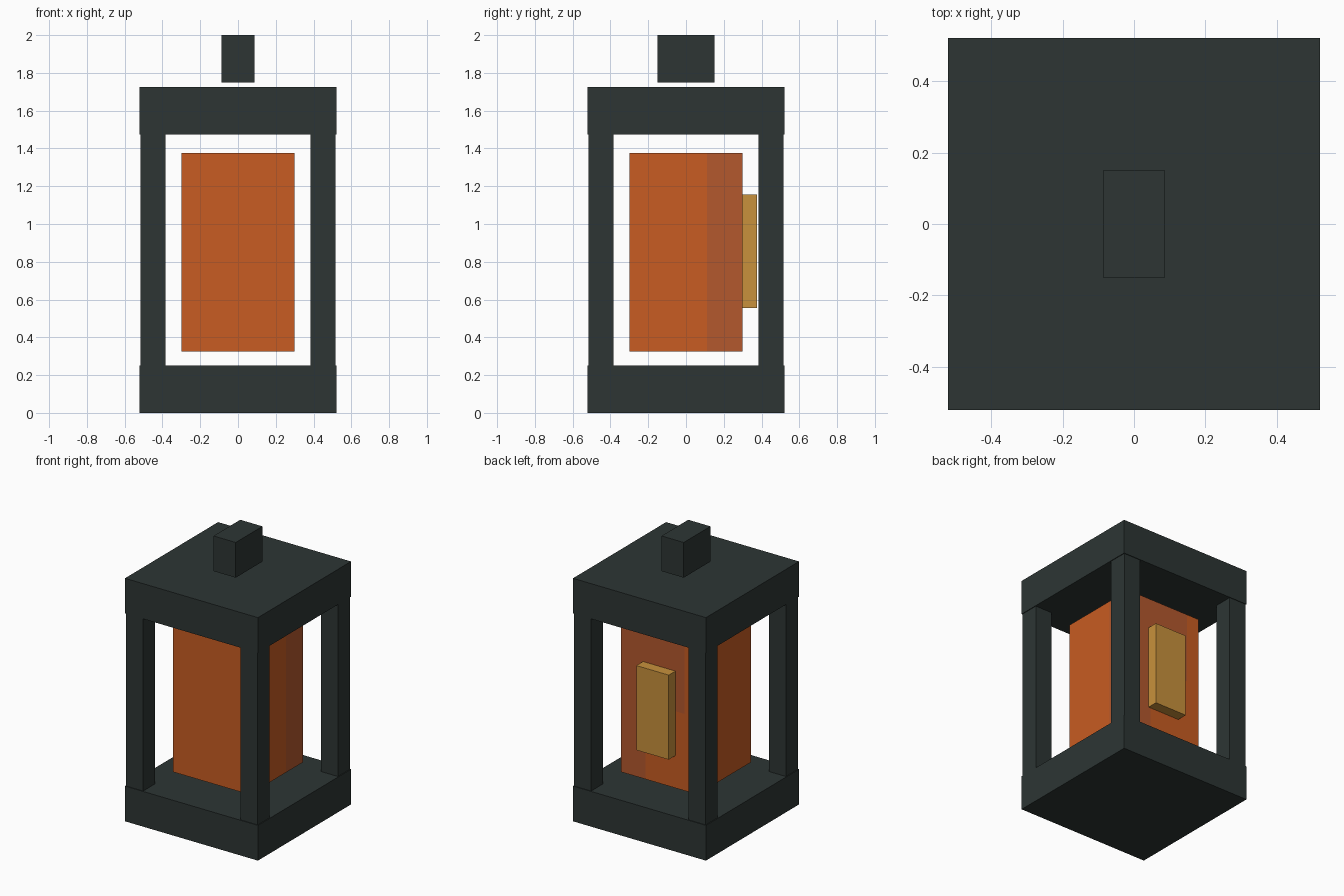
import bpy, bmesh
from mathutils import Vector

cube = bpy.data.objects.get("Cube")
if cube:
    bpy.data.objects.remove(cube, do_unlink=True)


def material(name, rgb):
    m = bpy.data.materials.new(name)
    m.use_nodes = True
    m.diffuse_color = (*rgb, 1)
    m.node_tree.nodes["Principled BSDF"].inputs["Base Color"].default_value = (*rgb, 1)
    return m


dark_metal = material("dark metal", (0.026, 0.036, 0.034))
orange = material("orange glow", (0.578, 0.107, 0.016))
rust = material("rust orange", (0.456, 0.098, 0.027))
gold = material("gold", (0.578, 0.283, 0.045))


def box(name, low, high, mat):
    """Axis-aligned box between two opposite corners."""
    low, high = Vector(low), Vector(high)
    bm = bmesh.new()
    bmesh.ops.create_cube(bm, size=1)
    bmesh.ops.scale(bm, vec=high - low, verts=bm.verts)
    mesh = bpy.data.meshes.new(name)
    bm.to_mesh(mesh)
    bm.free()
    mesh.materials.append(mat)
    obj = bpy.data.objects.new(name, mesh)
    obj.location = (low + high) / 2
    bpy.context.collection.objects.link(obj)
    return obj


# Base, roof and the knob hovering just above it
H = 0.522
box("base", (-H, -H, 0), (H, H, 0.25), dark_metal)
box("roof", (-H, -H, 1.475), (H, H, 1.725), dark_metal)
box("top_knob", (-0.087, -0.15, 1.75), (0.087, 0.15, 2), dark_metal)

# Four corner posts
for sx, side in ((1, "left"), (-1, "right")):
    for sy, end in ((1, "back"), (-1, "front")):
        x, y = sx * 0.45, sy * 0.45
        box(f"{end}_{side}_post", (x - 0.067, y - 0.067, 0.25),
            (x + 0.067, y + 0.067, 1.475), dark_metal)

# Glowing core, cut so that part of the back and left sides can be rust
core = box("glowing_core", (-0.3, -0.3, 0.325), (0.3, 0.3, 1.375), orange)
core.data.materials.append(rust)
centre = core.location.copy()
bm = bmesh.new()
bm.from_mesh(core.data)
for point, normal in (((0.11, 0, 0), (1, 0, 0)), ((-0.2, 0, 0), (1, 0, 0)),
                      ((0, 0.11, 0), (0, 1, 0)), ((0, 0, 0.87), (0, 0, 1))):
    bmesh.ops.bisect_plane(bm, geom=bm.verts[:] + bm.edges[:] + bm.faces[:],
                           plane_co=Vector(point) - centre, plane_no=normal)
bm.normal_update()
for f in bm.faces:
    c = f.calc_center_median() + centre
    left_strip = f.normal.x > 0.5 and c.y > 0.11
    back_patch = f.normal.y > 0.5 and (c.x > 0.11 or (c.x > -0.2 and c.z > 0.87))
    f.material_index = int(left_strip or back_patch)
bm.to_mesh(core.data)
bm.free()

# Gold plate on the back of the core
box("back_plate", (-0.127, 0.3, 0.555), (0.127, 0.375, 1.155), gold)
